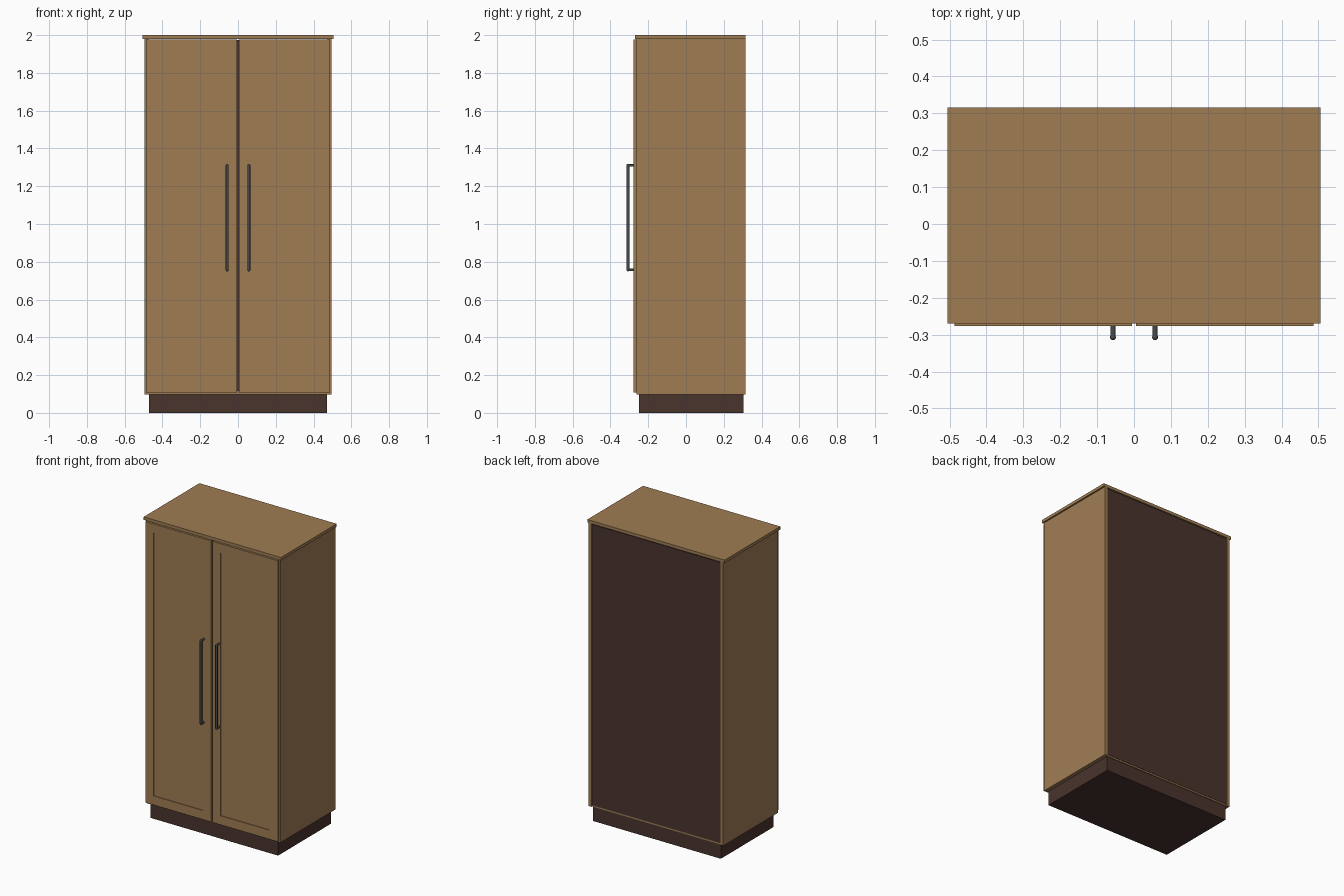
import bpy, bmesh, math
from mathutils import Matrix, Vector

if "Cube" in bpy.data.objects:
    bpy.data.objects.remove(bpy.data.objects["Cube"])


def material(name, col):
    m = bpy.data.materials.new(name)
    m.diffuse_color = (*col, 1)
    m.use_nodes = True
    m.node_tree.nodes["Principled BSDF"].inputs["Base Color"].default_value = m.diffuse_color
    return m


WOOD = material("warm wood", (0.35, 0.205, 0.088))
DARK = material("dark brown", (0.067, 0.033, 0.026))
METAL = material("dark metal", (0.065, 0.068, 0.075))


def finish(bm, name, mat):
    bmesh.ops.recalc_face_normals(bm, faces=bm.faces)
    me = bpy.data.meshes.new(name)
    bm.to_mesh(me)
    bm.free()
    me.materials.append(mat)
    ob = bpy.data.objects.new(name, me)
    bpy.context.collection.objects.link(ob)
    return ob


def box_mesh(x, y, z):
    bm = bmesh.new()
    size = Vector((x[1] - x[0], y[1] - y[0], z[1] - z[0], 1))
    mid = Vector((sum(x), sum(y), sum(z))) / 2
    bmesh.ops.create_cube(bm, size=1, matrix=Matrix.Translation(mid) @ Matrix.Diagonal(size))
    return bm


def box(name, x, y, z, mat):
    return finish(box_mesh(x, y, z), name, mat)


def rod(bm, a, b, r):
    a, b = Vector(a), Vector(b)
    rot = (b - a).to_track_quat('Z', 'Y').to_matrix().to_4x4()
    bmesh.ops.create_cone(bm, cap_ends=True, segments=16, radius1=r, radius2=r,
                          depth=(b - a).length, matrix=Matrix.Translation((a + b) / 2) @ rot)


# Carcass
box("plinth", (-0.47, 0.47), (-0.25, 0.305), (0, 0.1), DARK)
box("top_board", (-0.505, 0.505), (-0.27, 0.316), (1.98, 2.0), WOOD)
box("bottom_board", (-0.475, 0.475), (-0.262, 0.31), (0.097, 0.118), WOOD)
box("back_panel", (-0.475, 0.475), (0.3, 0.312), (0.107, 1.975), DARK)

for side, s in (("left", -1), ("right", 1)):
    # Side board
    box(side + "_side", sorted((s * 0.475, s * 0.495)), (-0.262, 0.316), (0.097, 1.98), WOOD)

    # Door with shallow recessed panel
    bm = box_mesh(sorted((s * 0.006, s * 0.487)), (-0.277, -0.259), (0.107, 1.976))
    bm.normal_update()
    front = [f for f in bm.faces if f.normal.y < -0.9]
    bmesh.ops.inset_region(bm, faces=front, thickness=0.085)
    bmesh.ops.inset_region(bm, faces=front, thickness=0.0005)
    for v in front[0].verts:
        v.co.y += 0.004
    finish(bm, side + "_door", WOOD)

    # Bar handle with two posts
    bm = bmesh.new()
    x, y = s * 0.057, -0.307
    rod(bm, (x, y, 0.757), (x, y, 1.31), 0.008)
    for z in (0.757, 1.31):
        rod(bm, (x, -0.27, z), (x, y, z), 0.0065)
        bmesh.ops.create_uvsphere(bm, u_segments=16, v_segments=8, radius=0.008,
                                  matrix=Matrix.Translation((x, y, z)))
    ob = finish(bm, side + "_handle", METAL)
    bpy.ops.object.select_all(action='DESELECT')
    ob.select_set(True)
    bpy.context.view_layer.objects.active = ob
    bpy.ops.object.shade_smooth_by_angle(angle=math.radians(40))
